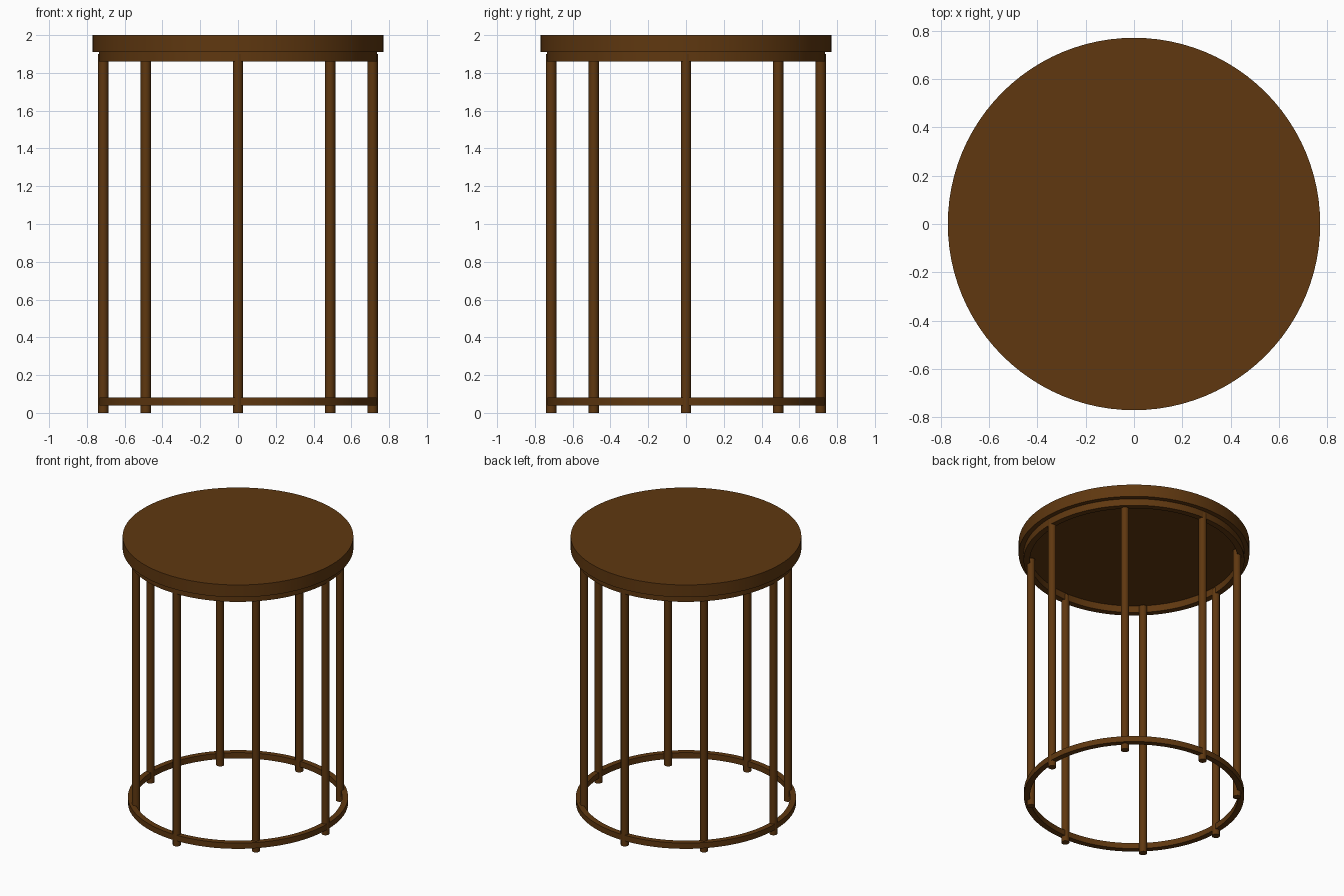
import bpy
import math

cube = bpy.data.objects.get("Cube")
if cube:
    bpy.data.objects.remove(cube, do_unlink=True)

brown = bpy.data.materials.new("dark brown wood")
brown.use_nodes = True
colour = (0.115, 0.039, 0.005, 1)
brown.diffuse_color = colour
bsdf = next(n for n in brown.node_tree.nodes if n.type == 'BSDF_PRINCIPLED')
bsdf.inputs["Base Color"].default_value = colour


def finish(obj, name):
    obj.name = name
    obj.data.materials.append(brown)
    bpy.ops.object.select_all(action='DESELECT')
    obj.select_set(True)
    bpy.context.view_layer.objects.active = obj
    bpy.ops.object.shade_smooth_by_angle(angle=math.radians(35))
    return obj


def cylinder(name, radius, z0, z1, sides, x=0, y=0):
    bpy.ops.mesh.primitive_cylinder_add(
        vertices=sides, radius=radius, depth=z1 - z0, location=(x, y, (z0 + z1) / 2))
    return finish(bpy.context.object, name)


def hoop(name, inner, outer, z0, z1, sides=96):
    # Rectangular section swept around the vertical axis
    section = [(inner, z0), (outer, z0), (outer, z1), (inner, z1)]
    verts, faces = [], []
    for i in range(sides):
        a = math.tau * i / sides
        verts += [(r * math.cos(a), r * math.sin(a), z) for r, z in section]
        j = (i + 1) % sides
        for k in range(4):
            m = (k + 1) % 4
            faces.append((4 * i + k, 4 * j + k, 4 * j + m, 4 * i + m))
    mesh = bpy.data.meshes.new(name)
    mesh.from_pydata(verts, [], [f[::-1] for f in faces])
    mesh.update()
    obj = bpy.data.objects.new(name, mesh)
    bpy.context.collection.objects.link(obj)
    bpy.ops.object.select_all(action='DESELECT')
    obj.select_set(True)
    bpy.context.view_layer.objects.active = obj
    bpy.ops.object.mode_set(mode='EDIT')
    bpy.ops.mesh.select_all(action='SELECT')
    bpy.ops.mesh.normals_make_consistent(inside=False)
    bpy.ops.object.mode_set(mode='OBJECT')
    return finish(obj, name)


# Round top with a slim rim below it
cylinder("table_top", 0.77, 1.91, 2.0, 96)
hoop("upper_ring", 0.695, 0.737, 1.86, 1.912)

# Ring tying the feet together
hoop("lower_ring", 0.695, 0.735, 0.04, 0.082)

# Eight slender round legs
for i in range(8):
    a = math.tau * i / 8
    r = 0.69 if i % 2 else 0.713
    cylinder(f"leg_{i + 1}", 0.027, 0.0, 1.9, 12, r * math.cos(a), r * math.sin(a))
